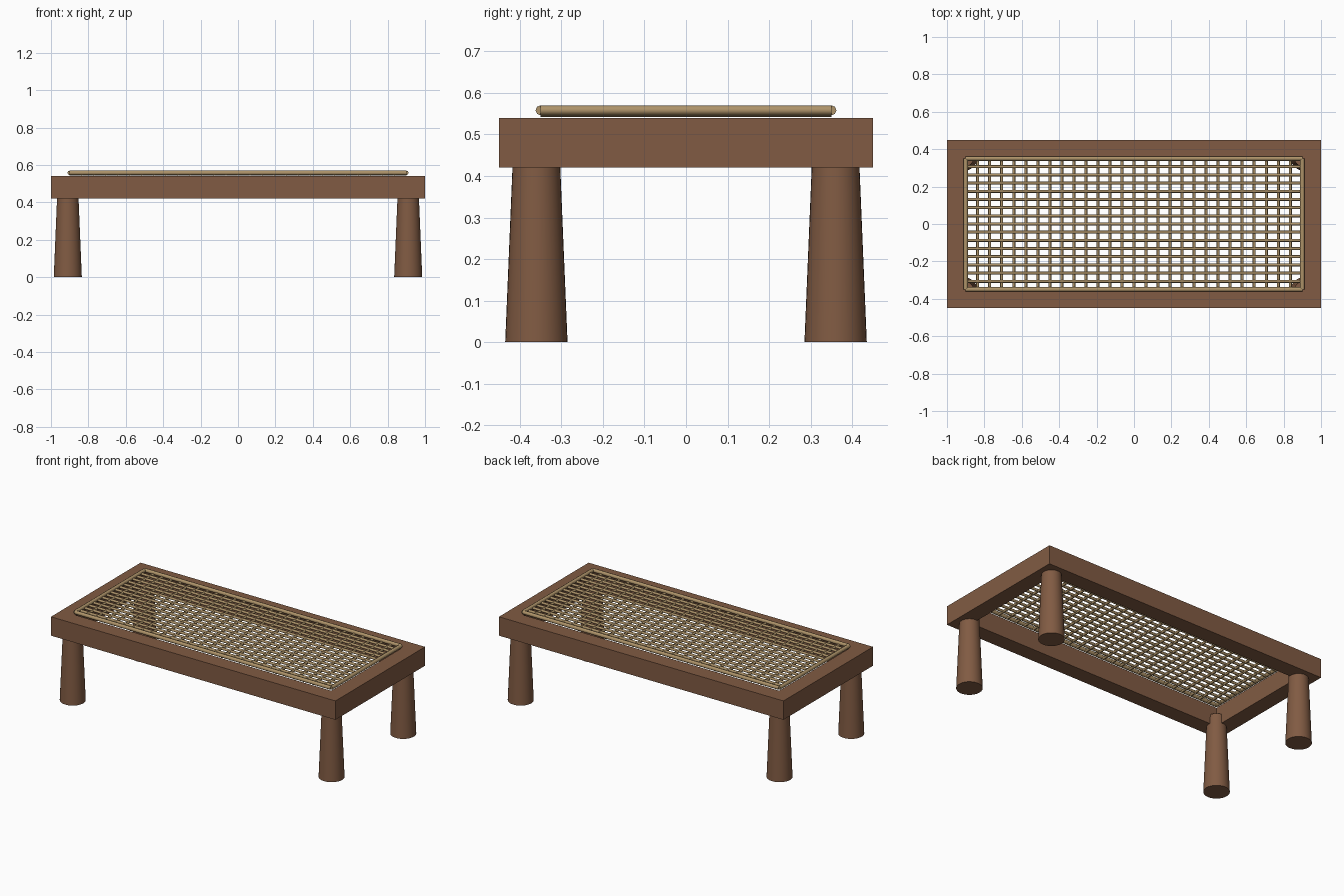
import bpy
import bmesh
import math
from mathutils import Matrix, Vector

cube = bpy.data.objects.get("Cube")
if cube:
    bpy.data.objects.remove(cube, do_unlink=True)


def material(name, rgb):
    mat = bpy.data.materials.new(name)
    mat.use_nodes = True
    mat.diffuse_color = (*rgb, 1)
    bsdf = mat.node_tree.nodes["Principled BSDF"]
    bsdf.inputs["Base Color"].default_value = (*rgb, 1)
    bsdf.inputs["Roughness"].default_value = 0.6
    return mat


wood = material("brown_wood", (0.22, 0.105, 0.056))
cane = material("cane", (0.42, 0.29, 0.14))


def finish(name, bm, mat, smooth=True):
    bmesh.ops.recalc_face_normals(bm, faces=bm.faces)
    mesh = bpy.data.meshes.new(name)
    bm.to_mesh(mesh)
    bm.free()
    obj = bpy.data.objects.new(name, mesh)
    bpy.context.collection.objects.link(obj)
    mesh.materials.append(mat)
    if smooth:
        bpy.ops.object.select_all(action="DESELECT")
        obj.select_set(True)
        bpy.context.view_layer.objects.active = obj
        bpy.ops.object.shade_smooth_by_angle(angle=math.radians(50))
    return obj


def rod(bm, start, end, r1, r2, sides):
    """Add a straight, optionally tapered rod between two points."""
    start, end = Vector(start), Vector(end)
    axis = end - start
    turn = axis.to_track_quat("Z", "Y").to_matrix().to_4x4()
    bmesh.ops.create_cone(bm, cap_ends=True, segments=sides, radius1=r1, radius2=r2,
                          depth=axis.length,
                          matrix=Matrix.Translation((start + end) / 2) @ turn)


# Half sizes of the frame and its opening
OUT_X, OUT_Y = 1.0, 0.45
IN_X, IN_Y = 0.9, 0.35
LOW, HIGH = 0.42, 0.54

# Rectangular frame with an open middle
bm = bmesh.new()
section = [(OUT_X, OUT_Y, LOW), (OUT_X, OUT_Y, HIGH), (IN_X, IN_Y, HIGH), (IN_X, IN_Y, LOW)]
corners = [(-1, -1), (1, -1), (1, 1), (-1, 1)]
rings = [[bm.verts.new((sx * x, sy * y, z)) for x, y, z in section] for sx, sy in corners]
for i in range(4):
    a, b = rings[i], rings[(i + 1) % 4]
    for j in range(4):
        k = (j + 1) % 4
        bm.faces.new((a[j], b[j], b[k], a[k]))
finish("frame", bm, wood, smooth=False)

# Tapered round legs let into the frame corners
for sx, side in ((1, "left"), (-1, "right")):
    for sy, end in ((-1, "front"), (1, "back")):
        bm = bmesh.new()
        x, y = sx * 0.91, sy * 0.36
        rod(bm, (x, y, 0), (x, y, 0.48), 0.075, 0.055, 32)
        finish(f"{end}_{side}_leg", bm, wood)

# Rim rods around the opening
RIM_Z, RIM_R = 0.558, 0.012
bm = bmesh.new()
for s in (-1, 1):
    rod(bm, (-IN_X, s * IN_Y, RIM_Z), (IN_X, s * IN_Y, RIM_Z), RIM_R, RIM_R, 8)
    rod(bm, (s * IN_X, -IN_Y, RIM_Z), (s * IN_X, IN_Y, RIM_Z), RIM_R, RIM_R, 8)
finish("cane_rim", bm, cane)

# Grid of thin strands filling the opening
STRAND_R = 0.008
COLUMNS, ROWS = 28, 16
bm = bmesh.new()
for i in range(1, COLUMNS):
    x = -IN_X + 2 * IN_X * i / COLUMNS
    rod(bm, (x, -IN_Y, 0.55), (x, IN_Y, 0.55), STRAND_R, STRAND_R, 8)
finish("cross_strands", bm, cane)

bm = bmesh.new()
for i in range(1, ROWS):
    y = -IN_Y + 2 * IN_Y * i / ROWS
    rod(bm, (-IN_X, y, 0.553), (IN_X, y, 0.553), STRAND_R, STRAND_R, 8)
finish("long_strands", bm, cane)
